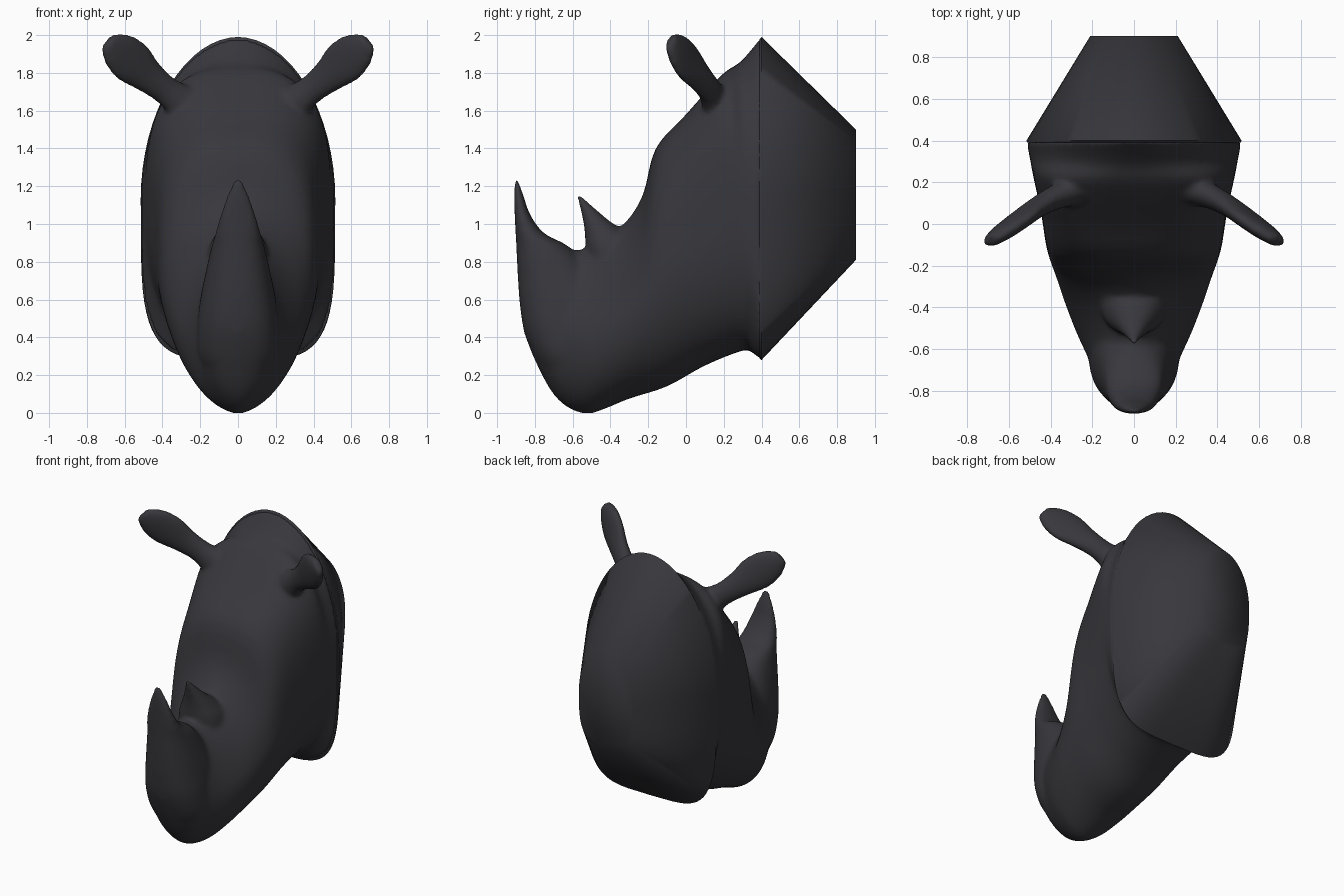
import bpy, bmesh, math
from mathutils import Vector as V

if "Cube" in bpy.data.objects:
    bpy.data.objects.remove(bpy.data.objects["Cube"])

hide = bpy.data.materials.new("dark grey hide")
hide.diffuse_color = (0.039, 0.039, 0.046, 1)
hide.use_nodes = True
hide.node_tree.nodes["Principled BSDF"].inputs["Base Color"].default_value = hide.diffuse_color


def ring(c, a, b, p_top=2.0, p_bot=2.0, taper=0.0, n=64):
    """Super-ellipse section round c with half axes a (across) and b (up)."""
    pts = []
    for i in range(n):
        t = 2 * math.pi * i / n
        co, si = math.cos(t), math.sin(t)
        p = p_top if si >= 0 else p_bot
        x = math.copysign(abs(co) ** (2 / p), co)
        y = math.copysign(abs(si) ** (2 / p), si)
        pts.append(c + a * (x * (1 - taper * y)) + b * y)
    return pts


def loft(bm, rings):
    """Closed skin through a list of rings."""
    vs = [[bm.verts.new(p) for p in r] for r in rings]
    n = len(vs[0])
    fs = [bm.faces.new((r[i], r[(i + 1) % n], s[(i + 1) % n], s[i]))
          for r, s in zip(vs, vs[1:]) for i in range(n)]
    fs += [bm.faces.new(vs[0]), bm.faces.new(vs[-1])]
    bmesh.ops.recalc_face_normals(bm, faces=fs)


def refine(rows, steps=4):
    """Catmull-Rom interpolation of rows of numbers."""
    out = []
    for k in range(len(rows) - 1):
        q = [rows[max(0, min(len(rows) - 1, k + d))] for d in (-1, 0, 1, 2)]
        for s in range(steps):
            t = s / steps
            out.append([0.5 * (2 * b + (c - a) * t + (2 * a - 5 * b + 4 * c - d) * t * t
                               + (3 * b - a - 3 * c + d) * t ** 3)
                        for a, b, c, d in zip(*q)])
    return out + [list(rows[-1])]


def make(name, bm):
    me = bpy.data.meshes.new(name)
    bm.to_mesh(me)
    bm.free()
    me.materials.append(hide)
    ob = bpy.data.objects.new(name, me)
    bpy.context.collection.objects.link(ob)
    return ob


def head_ring(r):
    ty, tz, by, bz, w, pt, pb, tp = r
    top, bot = V((0, ty, tz)), V((0, by, bz))
    return ring((top + bot) / 2, V((w, 0, 0)), (top - bot) / 2, pt, pb, tp)


def flat_ring(r):
    z, front, back, w = r
    return ring(V((0, (front + back) / 2, z)), V((w, 0, 0)),
                V((0, (back - front) / 2, 0)), 2.2, 2.4)


bm = bmesh.new()

# Skull: top y, top z, bottom y, bottom z, half width, roundness above / below, taper
collar = (0.40, 1.99, 0.40, 0.28, 0.515, 1.95, 4.3, 0.0)
skull = [collar,
         (0.29, 1.86, 0.35, 0.32, 0.50, 2.3, 3.0, 0.0),
         (0.19, 1.79, 0.30, 0.33, 0.485, 3.2, 2.5, 0.0),
         (0.00, 1.58, 0.10, 0.25, 0.445, 3.3, 2.2, 0.03),
         (-0.16, 1.40, -0.10, 0.14, 0.415, 2.8, 2.0, 0.06),
         (-0.23, 1.15, -0.30, 0.075, 0.365, 2.3, 1.85, 0.15),
         (-0.34, 0.99, -0.42, 0.025, 0.325, 2.0, 1.7, 0.22),
         (-0.53, 0.87, -0.52, -0.005, 0.27, 2.0, 1.65, 0.28),
         (-0.68, 0.87, -0.62, 0.025, 0.215, 2.0, 1.7, 0.25),
         (-0.78, 0.86, -0.71, 0.11, 0.18, 2.0, 1.8, 0.2),
         (-0.85, 0.78, -0.80, 0.28, 0.13, 2.0, 2.0, 0.1),
         (-0.885, 0.68, -0.86, 0.43, 0.04, 2.0, 2.0, 0.0)]
loft(bm, [head_ring(r) for r in refine(skull)])

# Front horn and nose: z, front y, back y, half width
front_horn = [(1.24, -0.906, -0.892, 0.02), (1.15, -0.91, -0.86, 0.058),
              (1.05, -0.907, -0.825, 0.092), (0.95, -0.902, -0.75, 0.12),
              (0.88, -0.898, -0.62, 0.14), (0.75, -0.892, -0.50, 0.17),
              (0.60, -0.882, -0.40, 0.20), (0.45, -0.86, -0.40, 0.215),
              (0.30, -0.805, -0.40, 0.21), (0.18, -0.74, -0.42, 0.15)]
loft(bm, [flat_ring(r) for r in refine(front_horn)])

# Rear horn, sunk well into the snout
rear_horn = [(1.15, -0.58, -0.555, 0.015), (1.09, -0.562, -0.49, 0.04),
             (1.02, -0.545, -0.41, 0.075), (0.95, -0.535, -0.31, 0.115),
             (0.87, -0.53, -0.22, 0.155), (0.70, -0.50, -0.20, 0.18)]
loft(bm, [flat_ring(r) for r in refine(rear_horn)])

# Ears: x, y, z, half width, half thickness
ear = [(0.24, 0.17, 1.61, 0.12, 0.08), (0.37, 0.13, 1.70, 0.08, 0.06),
       (0.47, 0.075, 1.775, 0.092, 0.05), (0.56, 0.01, 1.855, 0.122, 0.045),
       (0.635, -0.045, 1.925, 0.105, 0.04), (0.69, -0.085, 1.97, 0.05, 0.028)]
wide = V((-0.64, 0.26, 0.72)).normalized()
thin = V((0.3, -0.2, 0.28)).cross(wide).normalized()
for side in (1, -1):
    rings = [ring(V(r[:3]), wide * r[3], thin * r[4], n=32) for r in refine(ear)]
    loft(bm, [[V((p.x * side, p.y, p.z)) for p in r] for r in rings])

# Fuse everything into one smooth skin
head = make("rhino_head", bm)
fuse = head.modifiers.new("fuse", 'REMESH')
fuse.mode = 'VOXEL'
fuse.voxel_size = 0.014
fuse.use_smooth_shade = True
soft = head.modifiers.new("soften", 'SMOOTH')
soft.factor = 0.5
soft.iterations = 10

# Neck stump: straight taper from the collar to a flat back
bm = bmesh.new()
lip = (0.39, 1.98, 0.39, 0.288, 0.513, 1.95, 4.3, 0.0)
stump = (0.90, 1.50, 0.90, 0.81, 0.21, 2.0, 3.4, 0.0)
loft(bm, [head_ring(r) for r in (lip, collar, stump)])
neck = make("neck_stump", bm)
bpy.context.view_layer.objects.active = neck
neck.select_set(True)
bpy.ops.object.shade_smooth_by_angle(angle=math.radians(65))
